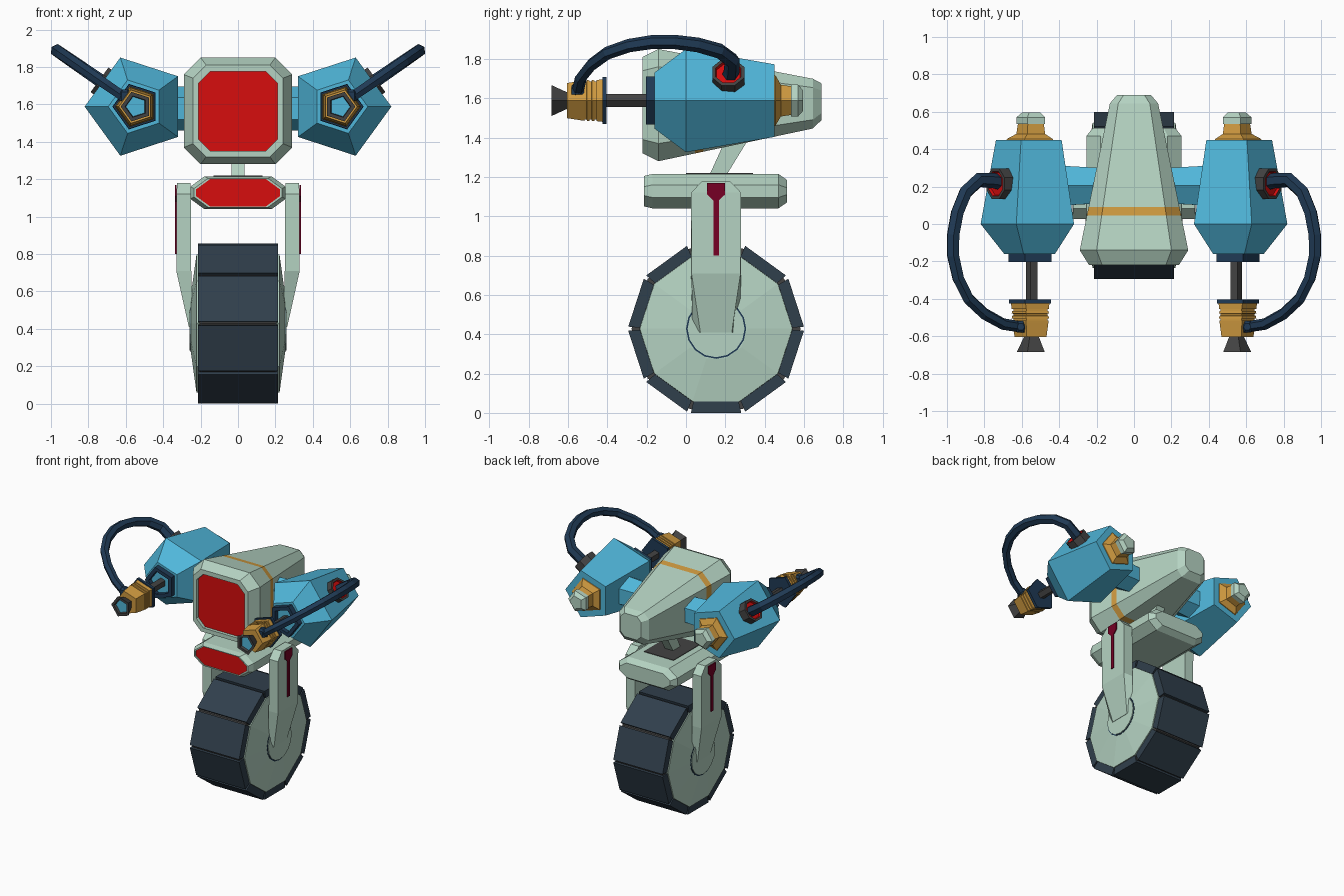
import bpy, bmesh, math
from mathutils import Vector

if "Cube" in bpy.data.objects:
    bpy.data.objects.remove(bpy.data.objects["Cube"])

COLOURS = {
    "pale_green": (0.46, 0.65, 0.54), "blue": (0.08, 0.47, 0.70),
    "red": (0.68, 0.004, 0.004), "orange": (0.62, 0.32, 0.05),
    "navy": (0.014, 0.042, 0.09), "tyre_slate": (0.030, 0.050, 0.072),
    "dark_grey": (0.055, 0.055, 0.055), "dark_red": (0.18, 0.0, 0.018),
}
MATS = {}
for key, c in COLOURS.items():
    MATS[key] = bpy.data.materials.new(key)
    MATS[key].diffuse_color = (*c, 1)


def loft(name, rings, mat, bands=None, cap0=None, cap1=None):
    """Skin a list of point rings; bands maps a segment index to its own colour."""
    bands = bands or {}
    names = [mat]
    bm = bmesh.new()

    def slot(k):
        if k not in names:
            names.append(k)
        return names.index(k)

    vs = [[bm.verts.new(p) for p in r] for r in rings]
    n = len(vs[0])
    for i in range(len(vs) - 1):
        for j in range(n):
            k = (j + 1) % n
            f = bm.faces.new((vs[i][j], vs[i][k], vs[i + 1][k], vs[i + 1][j]))
            f.material_index = slot(bands.get(i, mat))
    bm.faces.new(vs[0]).material_index = slot(cap0 or mat)
    bm.faces.new(vs[-1][::-1]).material_index = slot(cap1 or mat)
    bmesh.ops.recalc_face_normals(bm, faces=bm.faces)
    me = bpy.data.meshes.new(name)
    bm.to_mesh(me)
    bm.free()
    for k in names:
        me.materials.append(MATS[k])
    ob = bpy.data.objects.new(name, me)
    bpy.context.collection.objects.link(ob)
    return ob


def poly(n, r, start=0.0):
    return [(r * math.cos(start + math.tau * i / n), r * math.sin(start + math.tau * i / n))
            for i in range(n)]


def disc_x(x, r, n, cy, cz, start=0.0):
    """Regular polygon facing along x."""
    return [(x, cy + u, cz + v) for u, v in poly(n, r, start)]


def oct_y(y, hx, z0, z1, cx, cz):
    """Box section with cut corners, facing along y."""
    return [(-hx + cx, y, z0), (hx - cx, y, z0), (hx, y, z0 + cz), (hx, y, z1 - cz),
            (hx - cx, y, z1), (-hx + cx, y, z1), (-hx, y, z1 - cz), (-hx, y, z0 + cz)]


WY, WZ = 0.153, 0.428   # wheel axle

# wheel: dark core, ten tread plates, tapered hub discs
loft("wheel_core", [disc_x(x, 0.43, 10, WY, WZ) for x in (-0.205, 0.205)], "dark_grey")
for i in range(10):
    a = math.radians(18 + 36 * i)
    outline = []
    for r, h in ((0.428, 0.128), (0.37, 0.115)):
        for t in ((-h, h) if r > 0.4 else (h, -h)):
            outline.append((WY + r * math.cos(a) - t * math.sin(a),
                            WZ + r * math.sin(a) + t * math.cos(a)))
    loft(f"tread_plate_{i + 1}", [[(x, y, z) for y, z in outline] for x in (-0.215, 0.215)],
         "tyre_slate")

# hip block with red front panel
loft("hip_block", [
    oct_y(-0.205, 0.225, 1.055, 1.20, 0.075, 0.055),
    oct_y(-0.213, 0.225, 1.055, 1.20, 0.075, 0.055),
    oct_y(-0.213, 0.235, 1.050, 1.205, 0.075, 0.055),
    oct_y(-0.17, 0.255, 1.04, 1.215, 0.075, 0.055),
    oct_y(0.47, 0.255, 1.04, 1.215, 0.075, 0.055),
    oct_y(0.513, 0.22, 1.07, 1.185, 0.06, 0.04)], "pale_green", cap0="red")
loft("hip_grate", [[(-0.13, 0.0, z), (0.13, 0.0, z), (0.13, 0.34, z), (-0.13, 0.34, z)]
                   for z in (1.212, 1.219)], "dark_grey")

# slanted neck strut
loft("neck_strut", [[(-0.036, y0, z), (0.036, y0, z), (0.036, y1, z), (-0.036, y1, z)]
                    for y0, y1, z in ((0.115, 0.20, 1.20), (0.215, 0.335, 1.42))], "pale_green")

# tapered head with recessed red screen and orange band
sections = [oct_y(-0.195, 0.21, 1.352, 1.775, 0.06, 0.06),
            oct_y(-0.22, 0.21, 1.352, 1.775, 0.06, 0.06),
            oct_y(-0.22, 0.24, 1.32, 1.81, 0.07, 0.07)]


def head_section(y):
    t = (y + 0.14) / 0.78
    c = 0.09 - 0.045 * t
    return oct_y(y, 0.29 - 0.16 * t, 1.28 + 0.165 * t, 1.85 - 0.15 * t, c, c)


sections += [head_section(y) for y in (-0.14, 0.045, 0.09, 0.645)]
sections.append(oct_y(0.69, 0.09, 1.49, 1.675, 0.035, 0.035))
loft("head", sections, "pale_green", bands={4: "orange"}, cap0="red")

PX, PZ = 0.544, 1.588   # arm axis

for s, side in ((1, "left"), (-1, "right")):
    # wheel hub and axle foot
    loft(f"hub_{side}", [disc_x(s * x, r, 10, WY, WZ)
                         for x, r in ((0.19, 0.39), (0.222, 0.388), (0.252, 0.16))], "pale_green")
    loft(f"axle_ring_{side}", [disc_x(s * x, 0.153, 16, WY, WZ) for x in (0.22, 0.254)], "navy")
    loft(f"axle_foot_{side}", [disc_x(s * x, 0.145, 16, WY, WZ) for x in (0.22, 0.260)],
         "pale_green")

    # fork leg: z, inner x, outer x, inner half width, outer half width
    leg = [(0.41, 0.24, 0.263, 0.12, 0.08), (0.71, 0.25, 0.33, 0.127, 0.125),
           (1.12, 0.252, 0.33, 0.127, 0.127), (1.18, 0.255, 0.325, 0.07, 0.07)]
    loft(f"fork_leg_{side}", [[(s * xi, WY - hi, z), (s * xo, WY - ho, z),
                               (s * xo, WY + ho, z), (s * xi, WY + hi, z)]
                              for z, xi, xo, hi, ho in leg], "pale_green")
    half = [(0.045, 1.168), (0.045, 1.11), (0.014, 1.08), (0.014, 0.80)]
    outline = half + [(-y, z) for y, z in half[::-1]]
    loft(f"leg_stripe_{side}", [[(s * x, WY + y, z) for y, z in outline]
                                for x in (0.329, 0.337)], "dark_red")

    # shoulder connector
    loft(f"shoulder_{side}", [disc_x(s * x, r, 6, 0.205, PZ - 0.01, 0.52)
                              for x, r in ((0.12, 0.105), (0.42, 0.125))], "blue")

    def penta(profile):
        return [[(s * (PX + u), y, PZ + v) for u, v in poly(5, r)] for y, r in profile]

    # arm pod with navy collar round a blue recess
    loft(f"arm_pod_{side}", penta([
        (-0.17, 0.095), (-0.203, 0.095), (-0.203, 0.128), (-0.16, 0.128),
        (-0.16, 0.15), (0.0, 0.276), (0.45, 0.194)]), "blue",
        bands={0: "navy", 1: "navy", 2: "navy"})
    # rear vent
    loft(f"rear_vent_{side}", penta([(0.44, 0.14), (0.455, 0.135), (0.482, 0.085),
                                     (0.545, 0.075)]), "orange")
    loft(f"vent_cap_{side}", penta([(0.535, 0.085), (0.57, 0.085), (0.595, 0.055)]),
         "pale_green")
    # piston rod and barrel
    loft(f"piston_rod_{side}", penta([(-0.42, 0.034), (-0.165, 0.034)]), "dark_grey")
    loft(f"barrel_flange_{side}", penta([(-0.425, 0.125), (-0.403, 0.125)]), "navy")
    ridges = [(-0.605, 0.094), (-0.53, 0.106)]
    for y in (-0.51, -0.485, -0.46):
        ridges += [(y - 0.006, 0.108), (y - 0.005, 0.101), (y + 0.005, 0.101), (y + 0.006, 0.11)]
    loft(f"barrel_{side}", penta(ridges + [(-0.42, 0.114)]), "orange")
    loft(f"muzzle_{side}", penta([(-0.665, 0.056), (-0.685, 0.06), (-0.685, 0.083),
                                  (-0.60, 0.042)]), "dark_grey", cap0="blue")

    # hose socket on the upper outer pod face
    nrm = Vector((s * 0.809, 0, 0.588))
    up = Vector((s * -0.588, 0, 0.809))
    base = Vector((s * 0.70, 0.215, 1.702))
    yax = Vector((0, 1, 0))

    def socket(d, r):
        return [base + nrm * d + yax * u + up * v for u, v in poly(8, r, math.pi / 8)]

    loft(f"hose_socket_{side}", [socket(0.035, 0.065), socket(0.05, 0.07), socket(0.05, 0.088),
                                 socket(-0.04, 0.088)], "dark_grey",
         bands={0: "red"}, cap0="red")

    # curved hose lying in a tilted plane
    path = [(0.68, 0.215), (0.75, 0.232), (0.83, 0.235), (0.90, 0.17), (0.945, 0.06),
            (0.967, -0.06), (0.967, -0.17), (0.94, -0.29), (0.885, -0.40), (0.80, -0.48),
            (0.70, -0.535), (0.605, -0.55)]
    pts = [Vector((s * x, y, 1.64 + (x - 0.61) * 0.69)) for x, y in path]
    binormal = Vector((-0.69 * s, 0, 1)).normalized()
    rings = []
    for i, p in enumerate(pts):
        t = (pts[min(i + 1, len(pts) - 1)] - pts[max(i - 1, 0)]).normalized()
        w = t.cross(binormal)
        r = 0.042 - 0.012 * i / (len(pts) - 1)
        rings.append([p + w * u + binormal * v for u, v in poly(6, r)])
    loft(f"hose_{side}", rings, "navy")
    # hose end plug on the barrel
    loft(f"hose_plug_{side}", [[(s * (0.605 + u), -0.55 + v, z) for u, v in poly(6, r)]
                               for z, r in ((1.62, 0.036), (1.665, 0.036), (1.68, 0.02))], "navy")

for m in bpy.data.materials:
    if m.users and not m.is_grease_pencil:
        m.use_nodes = True
        m.node_tree.nodes["Principled BSDF"].inputs["Base Color"].default_value = m.diffuse_color
